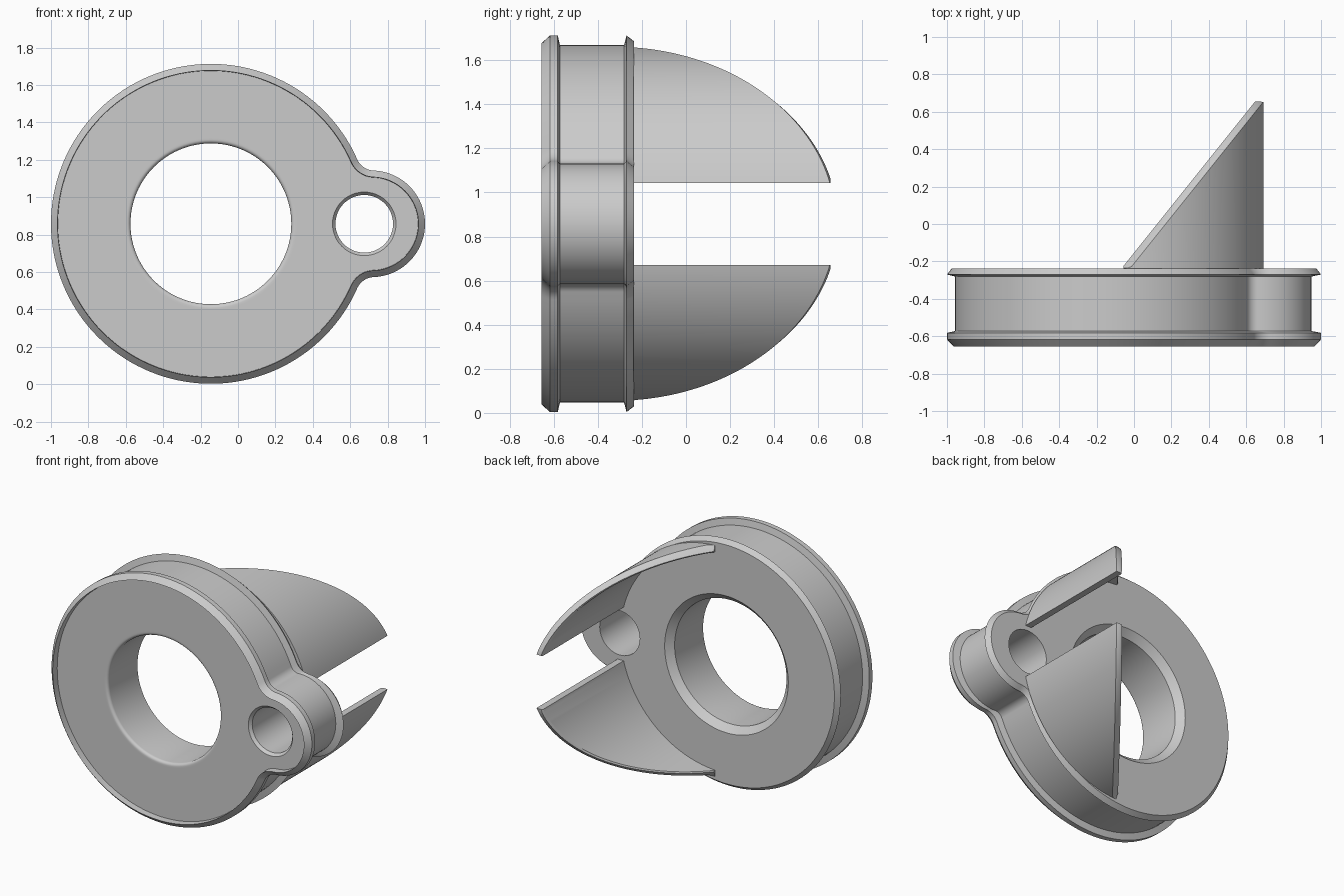
import bpy, bmesh, math

cube = bpy.data.objects.get("Cube")
if cube:
    bpy.data.objects.remove(cube, do_unlink=True)

grey = bpy.data.materials.new("plain grey")
grey.use_nodes = True
colour = (0.6, 0.6, 0.6, 1)
grey.diffuse_color = colour
grey.node_tree.nodes["Principled BSDF"].inputs["Base Color"].default_value = colour

CZ = 0.858          # height of the axis
DISC_X = -0.145     # centre of the main disc


def finish(bm, name):
    bmesh.ops.recalc_face_normals(bm, faces=bm.faces)
    mesh = bpy.data.meshes.new(name)
    bm.to_mesh(mesh)
    bm.free()
    mesh.materials.append(grey)
    obj = bpy.data.objects.new(name, mesh)
    bpy.context.collection.objects.link(obj)
    bpy.ops.object.select_all(action="DESELECT")
    obj.select_set(True)
    bpy.context.view_layer.objects.active = obj
    bpy.ops.object.shade_smooth_by_angle(angle=math.radians(28))


def arc(cx, cz, r, a, b, n):
    steps = [a + (b - a) * i / n for i in range(n)]
    return [(cx + r * math.cos(t), cz + r * math.sin(t)) for t in steps]


def outline(disc_r, ear_x, ear_r, fillet):
    """Disc and side ear joined by concave blends."""
    d = ear_x - DISC_X
    p, q = disc_r + fillet, ear_r + fillet
    a = (p * p - q * q + d * d) / (2 * d)
    h = math.sqrt(p * p - a * a)
    theta, phi = math.atan2(h, a), math.atan2(h, a - d)
    fx, pi = DISC_X + a, math.pi
    return (arc(ear_x, CZ, ear_r, -phi, phi, 40)
            + arc(fx, CZ + h, fillet, pi + phi, pi + theta, 12)
            + arc(DISC_X, CZ, disc_r, theta, 2 * pi - theta, 120)
            + arc(fx, CZ - h, fillet, pi - theta, pi - phi, 12))


def flange(inset):
    return outline(0.855 - inset, 0.715, 0.285 - inset, 0.10 + inset)


def strip(bm, rings):
    """Skin neighbouring closed rings with quads."""
    for r0, r1 in zip(rings, rings[1:]):
        n = len(r0)
        for i in range(n):
            j = (i + 1) % n
            bm.faces.new((r0[i], r0[j], r1[j], r1[i]))


def tube(bm, sections):
    rings = [[bm.verts.new((x, y, z)) for x, z in pts] for pts, y in sections]
    strip(bm, rings)
    return rings[0], rings[-1]


# Grooved body: front face sunk behind a thin lip, large bore, small ear hole
FRONT, BACK = -0.655, -0.237
FACE = FRONT + 0.047
bm = bmesh.new()
groove = outline(0.811, 0.675, 0.273, 0.06)
rim = [(flange(0.037), FACE), (flange(0.035), FRONT), (flange(0), -0.617),
       (flange(0), -0.582), (groove, -0.572), (groove, -0.281),
       (flange(0), -0.27), (flange(0.026), BACK)]
BORE, ROUND = 0.43, 0.02
bore = [(BORE + ROUND + 0.01, FACE)]
for k in range(6):
    t = math.pi / 2 * k / 5
    bore.append((BORE + ROUND * (1 - math.sin(t)), FACE + ROUND * (1 - math.cos(t))))
bore += [(BORE, BACK - 0.045), (BORE + 0.045, BACK)]
ear_hole = [(0.17, FACE), (0.154, FACE + 0.02), (0.154, BACK)]
ends = [tube(bm, rim)]
for cx, profile, n in ((DISC_X, bore, 96), (0.675, ear_hole, 48)):
    ends.append(tube(bm, [(arc(cx, CZ, r, 0, 2 * math.pi, n), y) for r, y in profile]))
for side in (0, 1):
    edges = []
    for loops in ends:
        ring = loops[side]
        edges += [bm.edges.get((ring[i - 1], ring[i])) for i in range(len(ring))]
    bmesh.ops.triangle_fill(bm, use_beauty=True, use_dissolve=False, edges=edges,
                            normal=(0, 1 if side else -1, 0))
finish(bm, "grooved_body")

# Curved guard blades, cut off on a slant
BLADE_X, BLADE_R, THICK, GAP = -0.09, 0.803, 0.045, 0.186
ROOT, TIP, COLUMNS = BACK - 0.001, 0.655, 48


def slant(x):
    return -0.22 + 1.25 * (x + 0.055)


def blade(name, side):
    bm = bmesh.new()
    # radius reduction and drop below the slanted cut
    profile = [(0, None), (0, 0.06), (0.02, 0.025), (THICK - 0.008, 0.003),
               (THICK, 0.01), (THICK, None)]
    columns = []
    for i in range(COLUMNS + 1):
        column = []
        for inset, drop in profile:
            r = BLADE_R - inset
            a0, a1 = math.asin(GAP / r), math.acos(0.035 / r)
            t = a0 + (a1 - a0) * i / COLUMNS
            x = BLADE_X + r * math.cos(t)
            y = ROOT
            if drop is not None:
                y = max(ROOT + 0.002, min(TIP, slant(x) - drop))
            column.append(bm.verts.new((x, y, CZ + side * r * math.sin(t))))
        columns.append(column)
    strip(bm, columns)
    bm.faces.new(columns[0])
    bm.faces.new(columns[-1])
    finish(bm, name)


blade("upper_blade", 1)
blade("lower_blade", -1)
